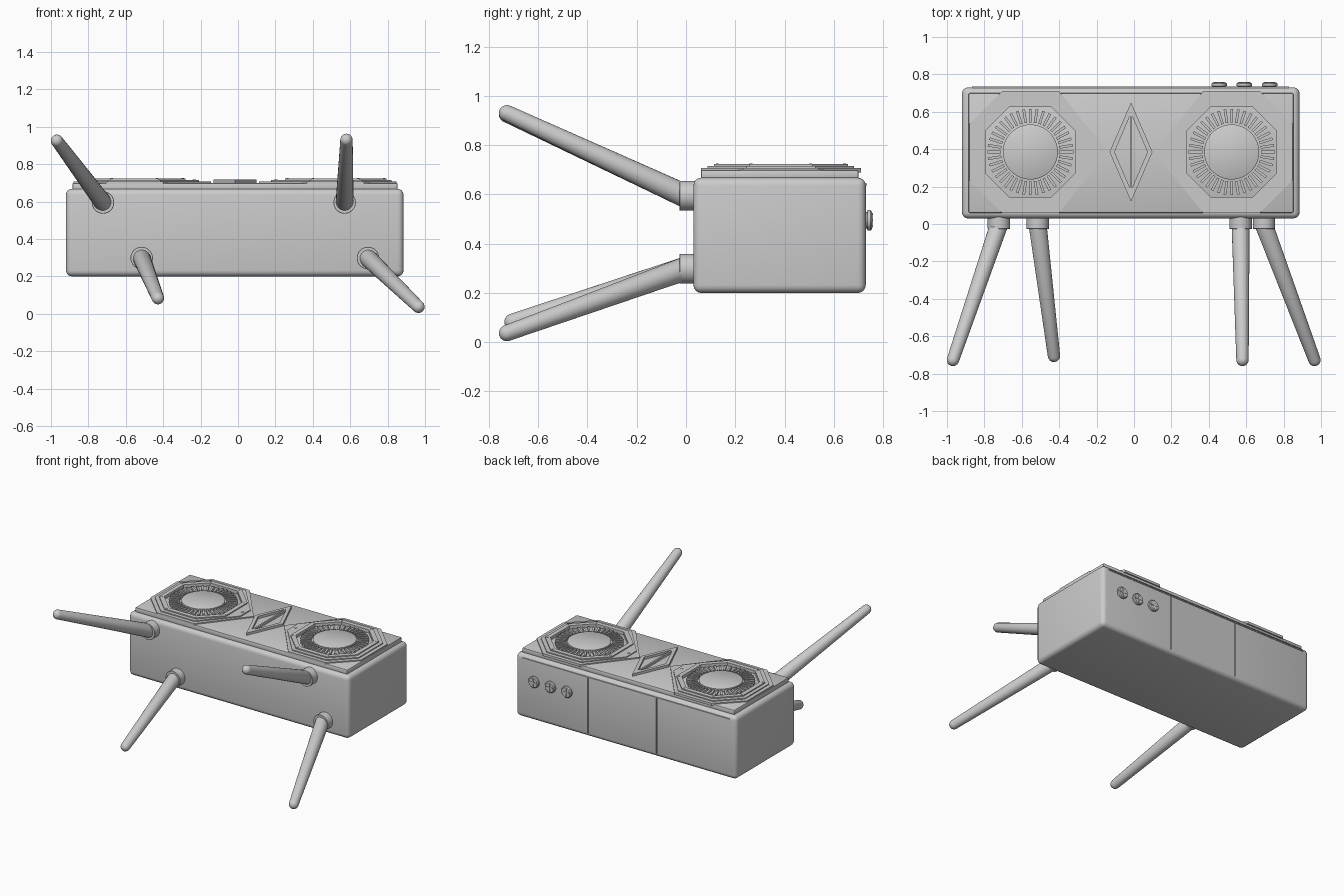
import bpy, bmesh, math
from mathutils import Vector

cube = bpy.data.objects.get("Cube")
if cube:
    bpy.data.objects.remove(cube, do_unlink=True)

grey = bpy.data.materials.new("plain_grey")
grey.use_nodes = True
tone = (0.6, 0.6, 0.6, 1)
grey.diffuse_color = tone
grey.node_tree.nodes["Principled BSDF"].inputs["Base Color"].default_value = tone

MID_X, MID_Y = -0.016, 0.385
FAN_OFFSET = 0.538
DECK = 0.70


def finish(bm, name, smooth=False):
    bmesh.ops.recalc_face_normals(bm, faces=bm.faces)
    mesh = bpy.data.meshes.new(name)
    bm.to_mesh(mesh)
    bm.free()
    obj = bpy.data.objects.new(name, mesh)
    bpy.context.collection.objects.link(obj)
    mesh.materials.append(grey)
    if smooth:
        bpy.ops.object.select_all(action="DESELECT")
        obj.select_set(True)
        bpy.context.view_layer.objects.active = obj
        bpy.ops.object.shade_smooth_by_angle(angle=math.radians(35))
    return obj


def box(name, lo, hi, bevel=0, segments=3):
    bm = bmesh.new()
    bmesh.ops.create_cube(bm, size=1)
    for v in bm.verts:
        v.co = [l + (h - l) * (c + 0.5) for l, h, c in zip(lo, hi, v.co)]
    if bevel:
        bmesh.ops.bevel(bm, geom=bm.edges[:], offset=bevel, segments=segments,
                        profile=0.5, affect="EDGES")
    return finish(bm, name, bool(bevel))


def lathe(name, start, axis, profile, sides=32):
    """Revolve (distance, radius) pairs about an axis."""
    bm = bmesh.new()
    turn = Vector(axis).to_track_quat("Z", "Y")
    rings = []
    for d, r in profile:
        rings.append([bm.verts.new(Vector(start) + turn @ Vector(
            (r * math.cos(math.tau * i / sides), r * math.sin(math.tau * i / sides), d)))
            for i in range(sides)])
    for a, b in zip(rings, rings[1:]):
        for i in range(sides):
            j = (i + 1) % sides
            bm.faces.new((a[i], a[j], b[j], b[i]))
    bm.faces.new(rings[0])
    bm.faces.new(rings[-1])
    return finish(bm, name, True)


def frame(name, outer, inner, z0, z1):
    """Flat frame between two outlines with equal point counts."""
    bm = bmesh.new()
    loops = [[bm.verts.new((x, y, z)) for x, y in pts]
             for pts, z in ((outer, z0), (outer, z1), (inner, z1), (inner, z0))]
    for a, b in zip(loops, loops[1:] + loops[:1]):
        for i in range(len(a)):
            j = (i + 1) % len(a)
            bm.faces.new((a[i], a[j], b[j], b[i]))
    return finish(bm, name)


def octagon(side, half, reach=None, flat=None):
    """Octagon whose inward side may stretch out to a point."""
    c = half * 0.47
    reach = reach or half
    flat = flat or c
    pts = [(reach, -flat), (reach, flat), (c, half), (-c, half),
           (-half, c), (-half, -c), (-c, -half), (c, -half)]
    return [(MID_X - side * (x - FAN_OFFSET) if side > 0
             else MID_X + x - FAN_OFFSET, MID_Y + y) for x, y in pts]


# Main case with two seams across the back
body = box("case_body", (-0.92, 0.03, 0.20), (0.885, 0.73, 0.668), 0.032, 4)
for x in (-0.27, 0.29):
    cutter = box("seam_cutter", (x - 0.004, 0.718, 0.225), (x + 0.004, 0.8, 0.64))
    mod = body.modifiers.new("seam", "BOOLEAN")
    mod.operation = "DIFFERENCE"
    mod.solver = "EXACT"
    mod.object = cutter
    bpy.context.view_layer.objects.active = body
    bpy.ops.object.modifier_apply(modifier=mod.name)
    bpy.data.objects.remove(cutter, do_unlink=True)
box("back_trim", (-0.865, 0.70, 0.637), (0.83, 0.734, 0.645))

# Deck on top
box("top_deck", (-0.885, 0.06, 0.66), (0.853, 0.70, DECK), 0.008, 2)

# Two fans, with stepped frames, blades and hub
for side, label in ((-1, "right"), (1, "left")):
    hole = octagon(side, 0.24)
    frame(label + "_fan_outer_frame", octagon(side, 0.325, 0.41, 0.004), hole, DECK - 0.01, 0.708)
    frame(label + "_fan_middle_frame", octagon(side, 0.298, 0.345, 0.06), hole, DECK, 0.715)
    frame(label + "_fan_inner_frame", octagon(side, 0.272), hole, DECK, 0.723)
    cx = MID_X + side * FAN_OFFSET
    lathe(label + "_fan_hub", (cx, MID_Y, DECK - 0.01), (0, 0, 1),
          [(0, 0.147), (0.028, 0.147), (0.031, 0.142)], 48)
    bm = bmesh.new()
    for i in range(40):
        a = math.tau * i / 40
        out = Vector((math.cos(a), math.sin(a), 0))
        across = Vector((-out.y, out.x, 0)) * 0.007
        verts = []
        for z in (DECK - 0.01, 0.716):
            for r, s in ((0.157, -1), (0.23, -1), (0.23, 1), (0.157, 1)):
                verts.append(bm.verts.new(Vector((cx, MID_Y, z)) + out * r + across * s))
        bm.faces.new(verts[:4])
        bm.faces.new(verts[4:])
        for k in range(4):
            n = (k + 1) % 4
            bm.faces.new((verts[k], verts[n], verts[4 + n], verts[4 + k]))
    finish(bm, label + "_fan_blades")
    # Small studs at the frame corners and on the inward tip
    for x, y in octagon(side, 0.258):
        lathe(label + "_fan_stud", (x, y, 0.715), (0, 0, 1), [(0, 0.006), (0.01, 0.006)], 10)
    lathe(label + "_tip_stud", (cx - side * 0.32, MID_Y, 0.708), (0, 0, 1),
          [(0, 0.01), (0.01, 0.01)], 12)

# Central diamond with a spine
def diamond(w, h):
    return [(MID_X + w, MID_Y), (MID_X, MID_Y + h), (MID_X - w, MID_Y), (MID_X, MID_Y - h)]

frame("diamond_frame", diamond(0.115, 0.265), diamond(0.088, 0.205), DECK - 0.01, 0.718)
box("diamond_spine", (MID_X - 0.006, MID_Y - 0.23, DECK - 0.01), (MID_X + 0.006, MID_Y + 0.23, 0.717))

# Knobs on the back
for x in (0.455, 0.59, 0.725):
    lathe("back_knob", (x, 0.72, 0.495), (0, 1, 0),
          [(0, 0.034), (0.015, 0.034), (0.018, 0.041), (0.03, 0.041), (0.036, 0.035)], 28)
    box("knob_grip", (x - 0.03, 0.75, 0.49), (x + 0.03, 0.759, 0.50))
    box("knob_cross", (x - 0.005, 0.75, 0.465), (x + 0.005, 0.759, 0.525))

# Four tapered rods on collars at the front
rods = (("upper_right", (-0.722, 0.595), (-0.968, -0.727, 0.925)),
        ("lower_right", (-0.515, 0.298), (-0.428, -0.705, 0.083)),
        ("upper_left", (0.57, 0.595), (0.58, -0.727, 0.93)),
        ("lower_left", (0.695, 0.298), (0.965, -0.727, 0.037)))
for label, (x, z), tip in rods:
    lathe(label + "_collar", (x, 0.05, z), (0, -1, 0),
          [(0, 0.06), (0.075, 0.06), (0.077, 0.058)])
    base = Vector((x, -0.005, z))
    axis = Vector(tip) - base
    length = axis.length
    dome = [(length + 0.033 * math.sin(t), 0.033 * math.cos(t))
            for t in (0.05, 0.4, 0.75, 1.1, 1.45)]
    lathe(label + "_rod", base, axis, [(-0.03, 0.04), (0, 0.048)] + dome, 24)
